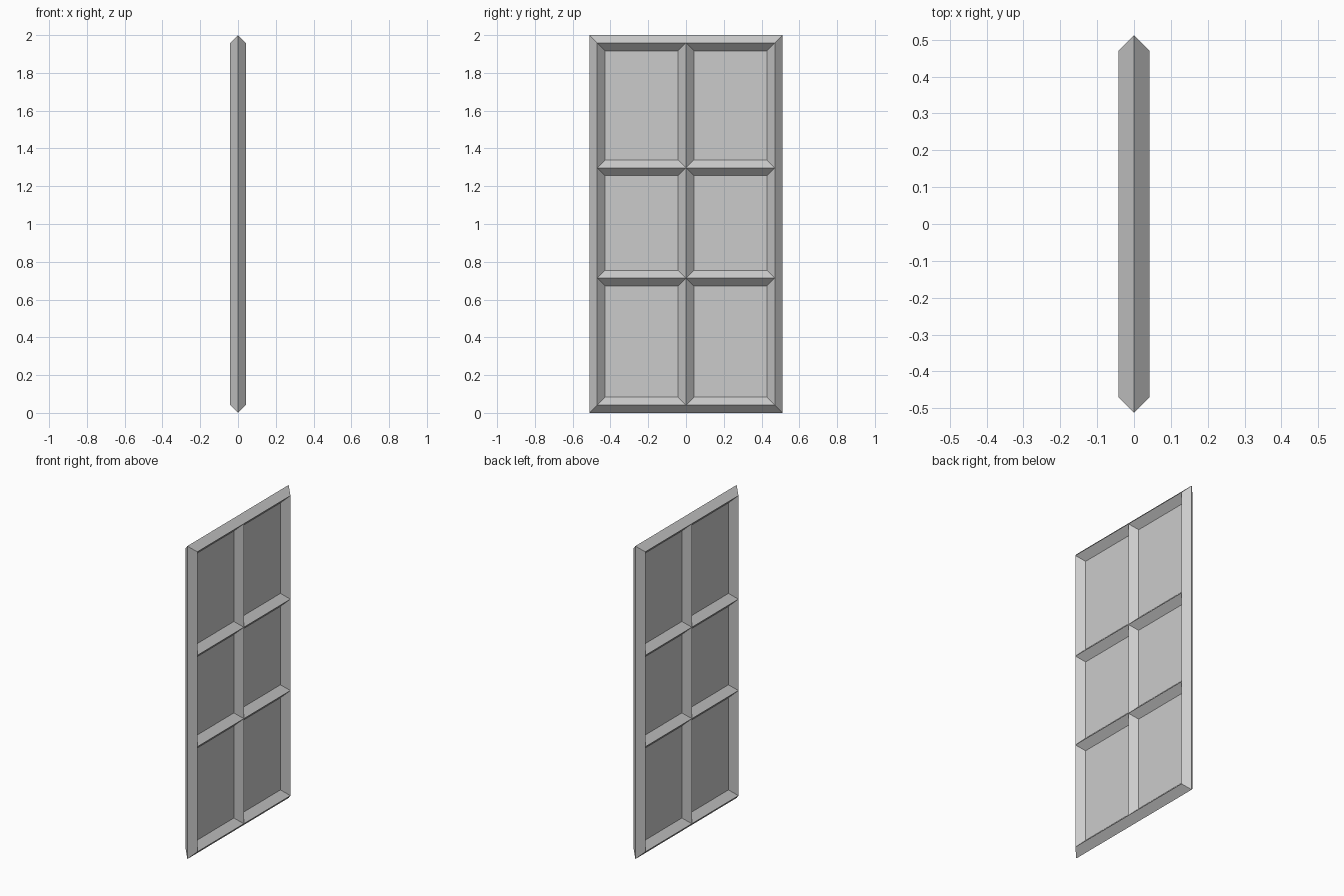
import bpy, bmesh

if "Cube" in bpy.data.objects:
    bpy.data.objects.remove(bpy.data.objects["Cube"])

R = 0.0415              # half width of the diamond section
Y = 0.47                # ridge lines of the outer frame
Z0, Z1 = R, 2 - R
RAILS = [0.713, 1.297]
SECTION = [(1, 0), (0, 1), (-1, 0), (0, -1)]   # (outward, depth)


def finish(name, bm):
    me = bpy.data.meshes.new(name)
    bm.to_mesh(me)
    bm.free()
    ob = bpy.data.objects.new(name, me)
    bpy.context.collection.objects.link(ob)


def bridge(bm, a, b):
    for i in range(4):
        j = (i + 1) % 4
        bm.faces.new((a[i], a[j], b[j], b[i]))


def bar(name, start, end):
    """Diamond-section bar between two (y, z) points."""
    bm = bmesh.new()
    horizontal = start[1] == end[1]
    rings = []
    for y, z in (start, end):
        rings.append([bm.verts.new((R * d, y + (0 if horizontal else R * o),
                                    z + (R * o if horizontal else 0)))
                      for o, d in SECTION])
    bridge(bm, *rings)
    bm.faces.new(rings[0])
    bm.faces.new(rings[1])
    bmesh.ops.recalc_face_normals(bm, faces=bm.faces)
    finish(name, bm)


# Mitred outer frame
bm = bmesh.new()
rings = [[bm.verts.new((R * d, sy * (Y + R * o), (Z1 if sz > 0 else Z0) + sz * R * o))
          for o, d in SECTION]
         for sy, sz in ((-1, -1), (1, -1), (1, 1), (-1, 1))]
for i in range(4):
    bridge(bm, rings[i], rings[(i + 1) % 4])
bmesh.ops.recalc_face_normals(bm, faces=bm.faces)
finish("outer_frame", bm)

# Centre upright and cross rails
bar("centre_upright", (0, Z0), (0, Z1))
for i, z in enumerate(RAILS):
    bar(f"cross_rail_{i + 1}", (-Y, z), (Y, z))

# Thin panes filling the openings
levels = [Z0] + RAILS + [Z1]
for z0, z1 in zip(levels, levels[1:]):
    for y0, y1 in ((-Y, 0), (0, Y)):
        bm = bmesh.new()
        a, b, c, d = y0 + R, y1 - R, z0 + R, z1 - R
        bm.faces.new([bm.verts.new((0, y, z))
                      for y, z in ((a, c), (b, c), (b, d), (a, d))])
        finish("pane", bm)
